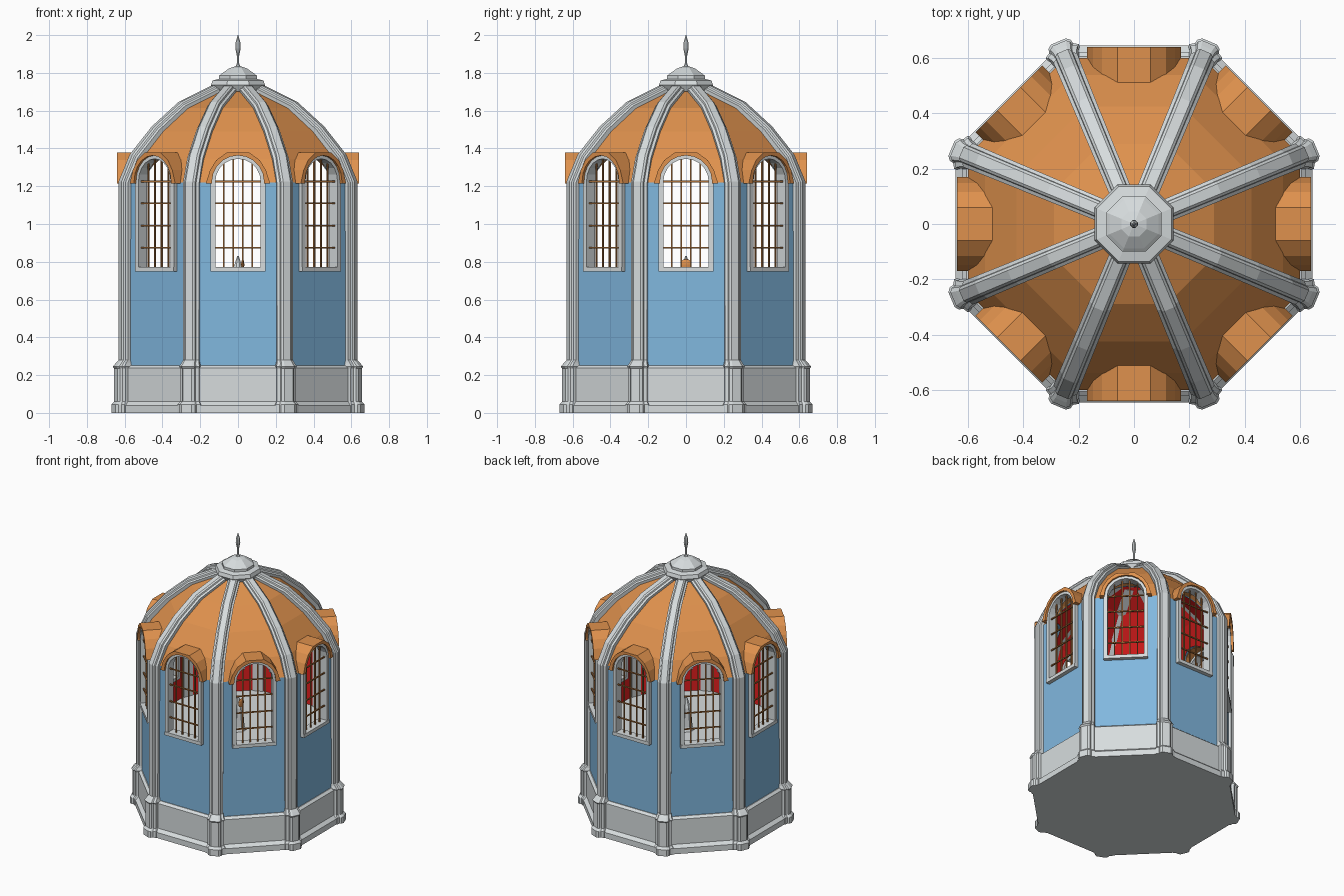
import bpy, bmesh, math
from math import cos, sin, radians, sqrt, pi

if "Cube" in bpy.data.objects:
    bpy.data.objects.remove(bpy.data.objects["Cube"], do_unlink=True)

CORNER = cos(radians(22.5))
SIDES = [k * pi / 4 for k in range(8)]
CORNERS = [a + pi / 8 for a in SIDES]


def material(name, rgb):
    m = bpy.data.materials.new(name)
    m.use_nodes = True
    m.diffuse_color = (*rgb, 1)
    bsdf = next(n for n in m.node_tree.nodes if n.type == 'BSDF_PRINCIPLED')
    bsdf.inputs["Base Color"].default_value = (*rgb, 1)
    return m


stone = material("pale_stone", (0.68, 0.72, 0.73))
blue = material("blue_wall", (0.22, 0.48, 0.74))
orange = material("orange_roof", (0.74, 0.285, 0.075))
red = material("red_interior", (0.88, 0.015, 0.015))
brown = material("brown_bars", (0.42, 0.17, 0.045))


def finish(bm, name, *mats):
    bmesh.ops.remove_doubles(bm, verts=bm.verts, dist=1e-5)
    bmesh.ops.recalc_face_normals(bm, faces=bm.faces)
    me = bpy.data.meshes.new(name)
    bm.to_mesh(me)
    bm.free()
    ob = bpy.data.objects.new(name, me)
    bpy.context.collection.objects.link(ob)
    for m in mats:
        me.materials.append(m)
    return ob


def bridge(bm, rings, closed_path=False, caps=False):
    pairs = list(zip(rings, rings[1:]))
    if closed_path:
        pairs.append((rings[-1], rings[0]))
    for a, b in pairs:
        for i in range(len(a)):
            j = (i + 1) % len(a)
            bm.faces.new((a[i], a[j], b[j], b[i]))
    if caps:
        bm.faces.new(rings[0])
        bm.faces.new(rings[-1])


def lathe(profile, closed=False):
    """Eight-sided solid; profile is (distance to flat side, height)."""
    bm = bmesh.new()
    rings = [[bm.verts.new((r / CORNER * cos(a), r / CORNER * sin(a), z))
              for a in CORNERS] for r, z in profile]
    bridge(bm, rings, closed, not closed)
    return bm


def prism(bm, outline, r0, r1, lean=0):
    """Push an outline (sideways, height) outward on each side; the back may lean in."""
    for a in SIDES:
        rings = []
        for r, k in ((r0, lean), (r1, 0)):
            ring = []
            for t, z in outline:
                d = r - k * (z - outline[0][1])
                ring.append(bm.verts.new((d * cos(a) - t * sin(a),
                                          d * sin(a) + t * cos(a), z)))
            rings.append(ring)
        bridge(bm, rings, caps=True)


def box(t0, t1, z0, z1):
    return [(t0, z0), (t1, z0), (t1, z1), (t0, z1)]


SPRING = 1.225


def arch(w, z0, n=10):
    arc = [(w * cos(pi * i / n), SPRING + w * sin(pi * i / n)) for i in range(n + 1)]
    return [(w, z0)] + arc + [(-w, z0)]


# Walls and dome as one shell, cut by the window arches
dome = [(0.6, 1.22), (0.538, 1.345), (0.425, 1.49), (0.29, 1.615), (0.11, 1.705)]
inner = [(r - 0.025, z - 0.018) for r, z in dome]
bm = lathe([(0.6, 0.2)] + dome + inner[::-1] + [(0.575, 0.2)], closed=True)
bmesh.ops.recalc_face_normals(bm, faces=bm.faces)
for f in bm.faces:
    c = f.calc_center_median()
    outward = f.normal.x * c.x + f.normal.y * c.y > 0
    f.material_index = (0 if c.z < 1.215 else 1) if outward else 2
shell = finish(bm, "walls_and_dome", blue, orange, red)

bm = bmesh.new()
prism(bm, arch(0.141, 0.76), 0.4, 0.8)
cutter = finish(bm, "window_cutter", stone)
mod = shell.modifiers.new("windows", 'BOOLEAN')
mod.operation = 'DIFFERENCE'
mod.solver = 'EXACT'
mod.object = cutter
bpy.context.view_layer.objects.active = shell
bpy.ops.object.modifier_apply(modifier=mod.name)
bpy.data.objects.remove(cutter, do_unlink=True)

# Plinth and floor
finish(lathe([(0.645, 0), (0.645, 0.04), (0.622, 0.06), (0.622, 0.238),
              (0.605, 0.252), (0.58, 0.252)]), "plinth", stone)
finish(lathe([(0.58, 0.56), (0.58, 0.59)]), "floor", stone)

# Corner columns running up into the dome ribs
half = [(-0.05, 0.034), (0, 0.045), (0.008, 0.032), (0.018, 0.03), (0.026, 0.02)]
section = half + [(d, -t) for d, t in half[::-1]]
R = 0.6 / CORNER
stations = [(R + out, z, s, 0) for z, out, s in (
    (0, 0.027, 1.45), (0.045, 0.027, 1.45), (0.06, 0.019, 1.2), (0.235, 0.019, 1.2),
    (0.245, 0.024, 1.3), (0.265, 0.012, 1.1), (0.28, 0, 1))]
path = [(R, 1.0)] + [(r / CORNER, z) for r, z in dome]
for i in range(1, len(path)):
    (r0, z0), (r1, z1) = path[i - 1], path[min(i + 1, len(path) - 1)]
    tilt = math.atan2(r0 - r1, z1 - z0)
    lift = 0.012 if i > 1 else 0
    stations.append((path[i][0] + lift * cos(tilt), path[i][1] + lift * sin(tilt),
                     1.06 - 0.03 * i, tilt))
bm = bmesh.new()
for a in CORNERS:
    rings = []
    for r, z, s, tilt in stations:
        ring = []
        for d, t in section:
            rr, tt = r + d * s * cos(tilt), t * s
            ring.append(bm.verts.new((rr * cos(a) - tt * sin(a), rr * sin(a) + tt * cos(a),
                                      z + d * s * sin(tilt))))
        rings.append(ring)
    bridge(bm, rings, caps=True)
finish(bm, "columns_and_ribs", stone)

# Roof hoods above the windows, their backs following the dome
side = [(0.17, 1.215), (0.148, 1.285), (0.115, 1.338), (0.06, 1.378)]
hood = side + [(-t, z) for t, z in side[::-1]]
bm = bmesh.new()
prism(bm, hood + arch(0.138, 1.215)[::-1], 0.585, 0.64, lean=0.57)
finish(bm, "window_hoods", orange)

# Window frames with sills
bm = bmesh.new()
prism(bm, arch(0.145, 0.75) + arch(0.12, 0.75)[::-1], 0.56, 0.625)
prism(bm, box(-0.145, 0.145, 0.748, 0.772), 0.56, 0.628)
finish(bm, "window_frames", stone)

# Window bars
bm = bmesh.new()
b = 0.004
for t in (-0.075, -0.025, 0.025, 0.075):
    top = SPRING + sqrt(0.122 ** 2 - t * t)
    prism(bm, box(t - b, t + b, 0.765, top), 0.592, 0.6)
for z in (0.875, 0.99, 1.11, 1.225):
    prism(bm, box(-0.124, 0.124, z - b, z + b), 0.6, 0.608)
finish(bm, "window_bars", brown)

# Crown and finial
finish(lathe([(0.10, 1.69), (0.125, 1.705), (0.143, 1.735), (0.135, 1.76), (0.10, 1.768),
              (0.10, 1.785), (0.088, 1.795), (0.045, 1.825), (0.012, 1.835),
              (0.006, 1.85), (0.006, 1.89), (0.014, 1.93), (0.013, 1.96),
              (0.002, 2.0)]), "crown_and_finial", stone)

# Small ornament on the floor
finish(lathe([(0.05, 0.59), (0.04, 0.62), (0.03, 0.75), (0.004, 0.83)]),
       "floor_ornament", stone)
bm = bmesh.new()
bmesh.ops.create_uvsphere(bm, u_segments=10, v_segments=6, radius=0.03)
bmesh.ops.scale(bm, vec=(0.3, 1, 1), verts=bm.verts)
bmesh.ops.translate(bm, vec=(0.025, 0, 0.785), verts=bm.verts)
finish(bm, "ornament_cap", orange)
